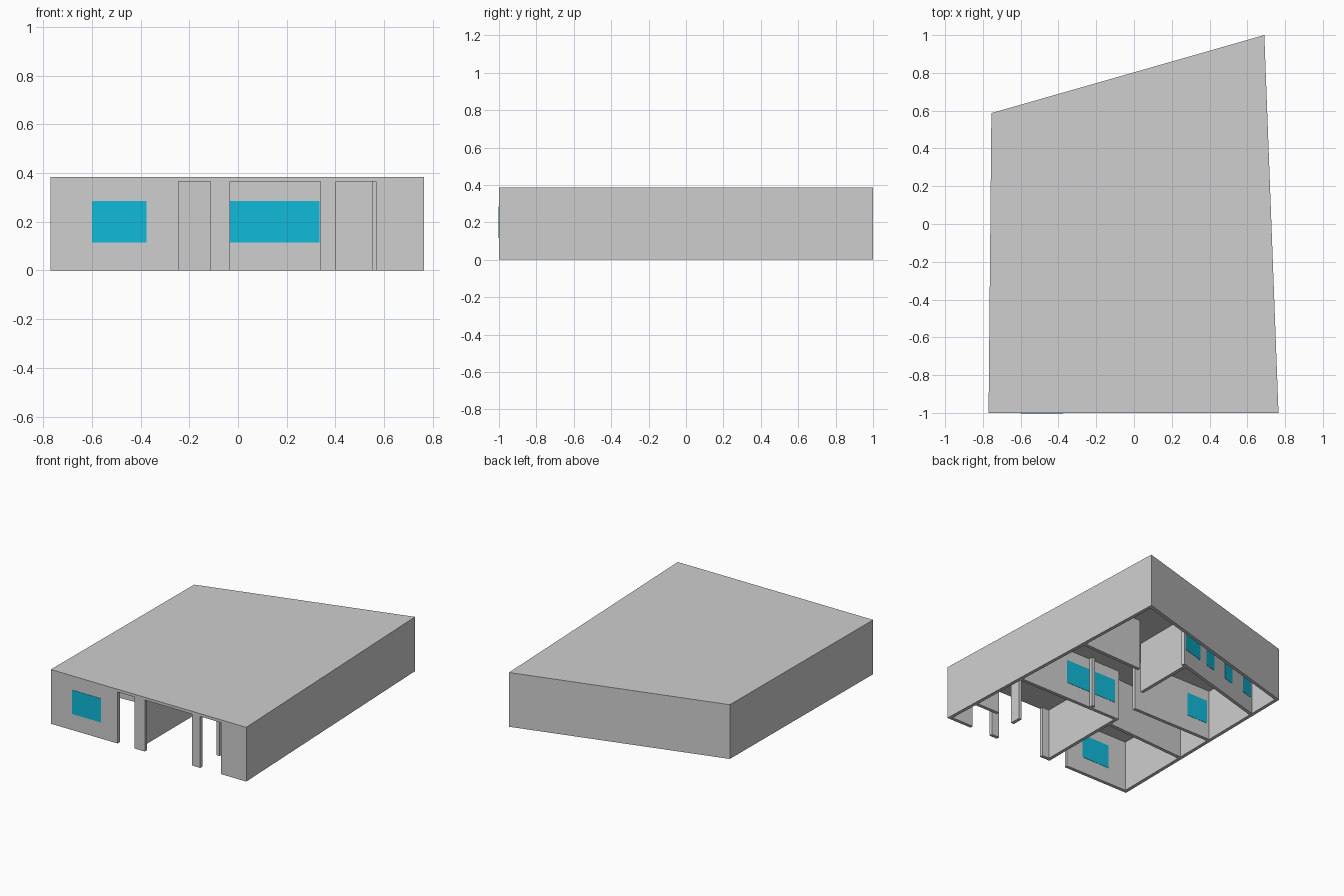
import bpy
import bmesh
from mathutils import Vector

cube = bpy.data.objects.get("Cube")
if cube:
    bpy.data.objects.remove(cube, do_unlink=True)

WALL_TOP, ROOF_TOP, THICK = 0.365, 0.385, 0.024
SILL, HEAD = 0.115, 0.285


def material(name, rgb):
    mat = bpy.data.materials.new(name)
    mat.use_nodes = True
    color = (*rgb, 1)
    mat.diffuse_color = color
    mat.node_tree.nodes["Principled BSDF"].inputs["Base Color"].default_value = color
    return mat


PLASTER = material("light grey plaster", (0.62, 0.62, 0.62))
GLASS = material("cyan glass", (0.005, 0.49, 0.70))


def prism(name, outline, z0=0, z1=WALL_TOP, mat=PLASTER):
    """Extrude a floor outline straight up."""
    bm = bmesh.new()
    face = bm.faces.new([bm.verts.new((x, y, z0)) for x, y in outline])
    top = bmesh.ops.extrude_face_region(bm, geom=[face])["geom"]
    bmesh.ops.translate(bm, vec=(0, 0, z1 - z0),
                        verts=[v for v in top if isinstance(v, bmesh.types.BMVert)])
    bmesh.ops.recalc_face_normals(bm, faces=bm.faces)
    mesh = bpy.data.meshes.new(name)
    bm.to_mesh(mesh)
    bm.free()
    mesh.materials.append(mat)
    obj = bpy.data.objects.new(name, mesh)
    bpy.context.collection.objects.link(obj)
    return obj


def strip(a, b, thick):
    """Rectangle around the centre line from a to b."""
    a, b = Vector(a), Vector(b)
    side = (b - a).normalized().orthogonal() * thick / 2
    return [a + side, b + side, b - side, a - side]


def wall(name, a, b, windows=()):
    """Wall on a centre line; windows are start and end fractions along it."""
    prism(name, strip(a, b, THICK))
    a, b = Vector(a), Vector(b)
    for i, (s, e) in enumerate(windows):
        pane = strip(a.lerp(b, s), a.lerp(b, e), THICK + 0.004)
        prism(f"{name}_window_{i + 1}", pane, SILL, HEAD, GLASS)


# Outer shell: front right, front left, back left, back right corners
outer = [(-0.77, -1), (0.765, -1), (0.69, 1), (-0.755, 0.587)]
inner = [(-0.745, -0.976), (0.74, -0.976), (0.666, 0.967), (-0.731, 0.57)]
for i, name in ((1, "left_wall"), (2, "back_wall"), (3, "right_wall")):
    j = (i + 1) % 4
    prism(name, [outer[i], outer[j], inner[j], inner[i]])
prism("roof_slab", outer, WALL_TOP, ROOF_TOP)

# Front wall pieces between the open bays
yo, yi = outer[0][1], inner[0][1]
prism("front_wall_right", [outer[0], (-0.245, yo), (-0.245, yi), inner[0]])
prism("front_wall_left", [(0.567, yo), outer[1], inner[1], (0.567, yi)])
for name, x0, x1 in (("front_pier_right", -0.112, -0.032), ("front_pier_left", 0.34, 0.403)):
    prism(name, [(x0, yo), (x1, yo), (x1, yi), (x0, yi)])
prism("front_window", strip((-0.6, -0.988), (-0.375, -0.988), THICK + 0.004),
      SILL, HEAD, GLASS)

# Porch walls behind the open bays
wall("porch_side_wall", (-0.1, -0.976), (-0.1, -0.3))
wall("porch_post", (0.39, -0.78), (0.39, -0.7))
wall("porch_stub_wall", (0.55, -0.74), (0.74, -0.74))
wall("porch_back_wall", (-0.112, -0.3), (0.735, -0.3), [(0.04, 0.527)])
wall("window_mullion", (0.13, -0.312), (0.13, -0.26))

# Room partitions
wall("closet_wall", (-0.75, -0.42), (-0.1, -0.38))
wall("middle_wall", (-0.75, -0.12), (-0.1, -0.12), [(0.05, 0.31)])
wall("left_room_wall", (0.21, 0.3), (0.71, 0.32))
wall("hall_wall", (0, 0.08), (0, 0.52))


# Inner wall running parallel to the slanted back
def behind(x):
    return (x, 0.53 + 0.285 * x)


wall("gallery_wall", behind(-0.735), behind(0.03),
     [(0.02, 0.14), (0.3, 0.4), (0.56, 0.68), (0.77, 0.98)])
